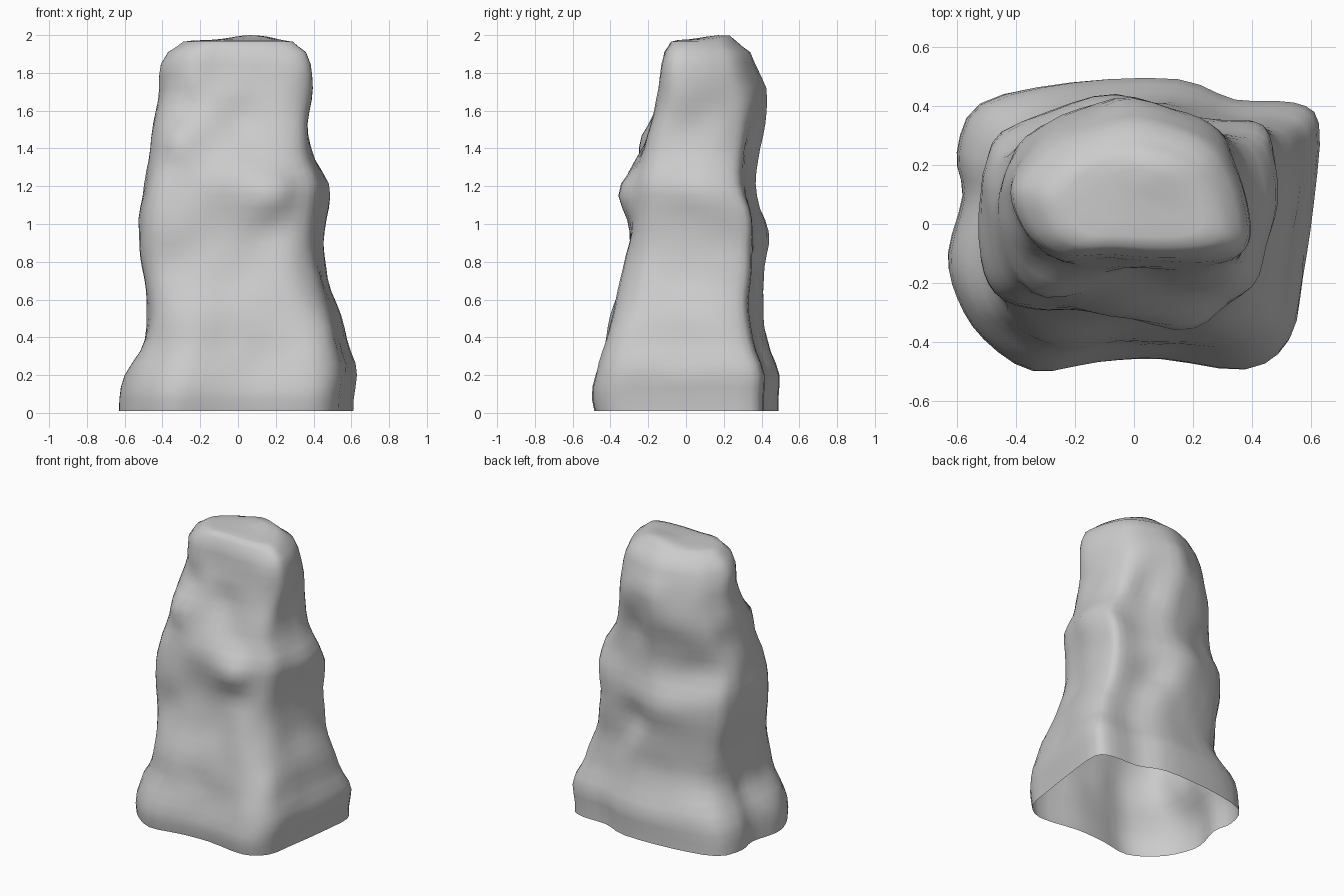
import bpy, bmesh, math
from mathutils import Vector, noise

if "Cube" in bpy.data.objects:
    bpy.data.objects.remove(bpy.data.objects["Cube"])

SEG, RINGS = 54, 30

# Plan outlines (x, y), each starting at the left and running round past the front
OUTLINES = [
    (0.1, [(-.63, -.1), (-.60, -.25), (-.51, -.39), (-.34, -.5), (-.12, -.47), (.1, -.46), (.39, -.495), (.53, -.4),
           (.57, -.2), (.61, .08), (.63, .35), (.54, .42), (.34, .43), (.15, .5), (-.22, .49), (-.52, .42),
           (-.60, .25), (-.58, .1)]),
    (1.1, [(-.51, 0), (-.5, -.17), (-.43, -.26), (-.28, -.29), (-.08, -.3), (.1, -.3), (.26, -.29), (.39, -.22),
           (.44, -.06), (.47, .1), (.46, .28), (.41, .35), (.22, .36), (.0, .42), (-.2, .4), (-.44, .3),
           (-.5, .2), (-.51, .1)]),
    (1.75, [(-.42, .12), (-.4, .04), (-.35, -.06), (-.25, -.12), (-.1, -.12), (.1, -.13), (.27, -.12), (.36, -.09),
            (.39, -.03), (.37, .1), (.33, .22), (.28, .31), (.18, .38), (.0, .43), (-.16, .39), (-.3, .31),
            (-.37, .24), (-.41, .18)]),
]
# Silhouette: z, left, right, front, back
LEVELS = [
    (.01, -.63, .61, -.485, .49), (.1, -.625, .615, -.50, .49), (.2, -.60, .63, -.48, .495), (.35, -.51, .585, -.44, .44),
    (.5, -.48, .55, -.40, .41), (.75, -.50, .47, -.335, .41), (1.0, -.52, .465, -.295, .42),
    (1.2, -.49, .475, -.28, .37), (1.35, -.465, .41, -.24, .385), (1.5, -.45, .385, -.20, .42),
    (1.7, -.42, .39, -.15, .425), (1.82, -.41, .39, -.135, .38),
    (1.91, -.37, .36, -.115, .34), (1.965, -.29, .29, -.08, .27),
]
# Surface lumps and hollows: x, y, z, width, height
LUMPS = [(.16, -.28, 1.15, .13, .085), (-.02, -.27, 1.25, .13, .03), (.2, -.3, .96, .09, -.02), (-.27, -.19, 1.44, .1, .045),
         (-.28, -.14, 1.62, .09, -.03), (.0, -.19, 1.58, .11, -.03), (-.3, -.3, .78, .13, -.03), (.05, -.42, .3, .14, -.015),
         (-.3, .38, 1.15, .12, -.03), (-.1, .42, .9, .12, .015), (.15, .4, .8, .12, -.03), (-.1, -.13, 1.8, .09, -.02),
         (.45, .3, .55, .12, -.03), (.2, .36, 1.4, .12, -.025), (-.5, .05, .6, .12, .01)]


def spline(p0, p1, p2, p3, t):
    return .5 * (2 * p1 + (p2 - p0) * t + (2 * p0 - 5 * p1 + 4 * p2 - p3) * t * t + (3 * p1 - p0 - 3 * p2 + p3) * t ** 3)


def closed_curve(pts):
    """Smoothly resample a closed outline and fit it to a -1..1 box."""
    n, out = len(pts), []
    for i in range(SEG):
        u = i / SEG * n
        k = int(u)
        out.append(spline(*(Vector(pts[(k + j) % n]) for j in (-1, 0, 1, 2)), u % 1))
    lo = [min(p[a] for p in out) for a in (0, 1)]
    hi = [max(p[a] for p in out) for a in (0, 1)]
    return [Vector([2 * (p[a] - lo[a]) / (hi[a] - lo[a]) - 1 for a in (0, 1)]) for p in out]


def bracket(keys, z):
    for i in range(len(keys) - 1):
        if z <= keys[i + 1]:
            return i, max(0, (z - keys[i]) / (keys[i + 1] - keys[i]))
    return len(keys) - 2, 1


SHAPES = [closed_curve(o) for _, o in OUTLINES]


def ring(z):
    i, t = bracket([o[0] for o in OUTLINES], z)
    j, s = bracket([l[0] for l in LEVELS], z)
    near = [LEVELS[min(max(j + d, 0), len(LEVELS) - 1)] for d in (-1, 0, 1, 2)]
    x0, x1, y0, y1 = (spline(*(l[c] for l in near), s) for c in (1, 2, 3, 4))
    pts = []
    for a, b in zip(SHAPES[i], SHAPES[i + 1]):
        p = a.lerp(b, t)
        pts.append(Vector(((x0 + x1 + p.x * (x1 - x0)) / 2, (y0 + y1 + p.y * (y1 - y0)) / 2, z)))
    return pts


bm = bmesh.new()
zs = [.01 + 1.9 * i / RINGS for i in range(RINGS + 1)] + [1.94, 1.965]
rows = []
for z in zs:
    row = []
    for p in ring(z):
        out = Vector((p.x, p.y - .08, 0)).normalized()
        d = .02 * noise.noise(p * 5) if .2 < z < 1.9 else 0
        for x, y, h, w, a in LUMPS:
            d += a * math.exp(-(p - Vector((x, y, h))).length_squared / (w * w))
        row.append(bm.verts.new(p + out * d))
    rows.append(row)

# Crown: rings closing in on an uneven top
mid = Vector((0, .1, 0))
for f in (.8, .5, .2):
    row = []
    for v in rows[len(zs) - 1]:
        p = mid + (Vector((v.co.x, v.co.y, 0)) - mid) * f
        p.z = 1.972 + .028 * math.exp(-((p.x - .07) ** 2 + (p.y - .19) ** 2) / .02)
        row.append(bm.verts.new(p))
    rows.append(row)

for a, b in zip(rows, rows[1:]):
    for i in range(SEG):
        k = (i + 1) % SEG
        bm.faces.new((a[i], a[k], b[k], b[i]))
tip = bm.verts.new((0, .1, 1.985))
for i in range(SEG):
    bm.faces.new((rows[-1][i], rows[-1][(i + 1) % SEG], tip))

# Standing rock, open underneath
for f in bm.faces:
    f.smooth = True
mesh = bpy.data.meshes.new("standing_rock")
bm.to_mesh(mesh)
bm.free()
bpy.context.collection.objects.link(bpy.data.objects.new("standing_rock", mesh))
